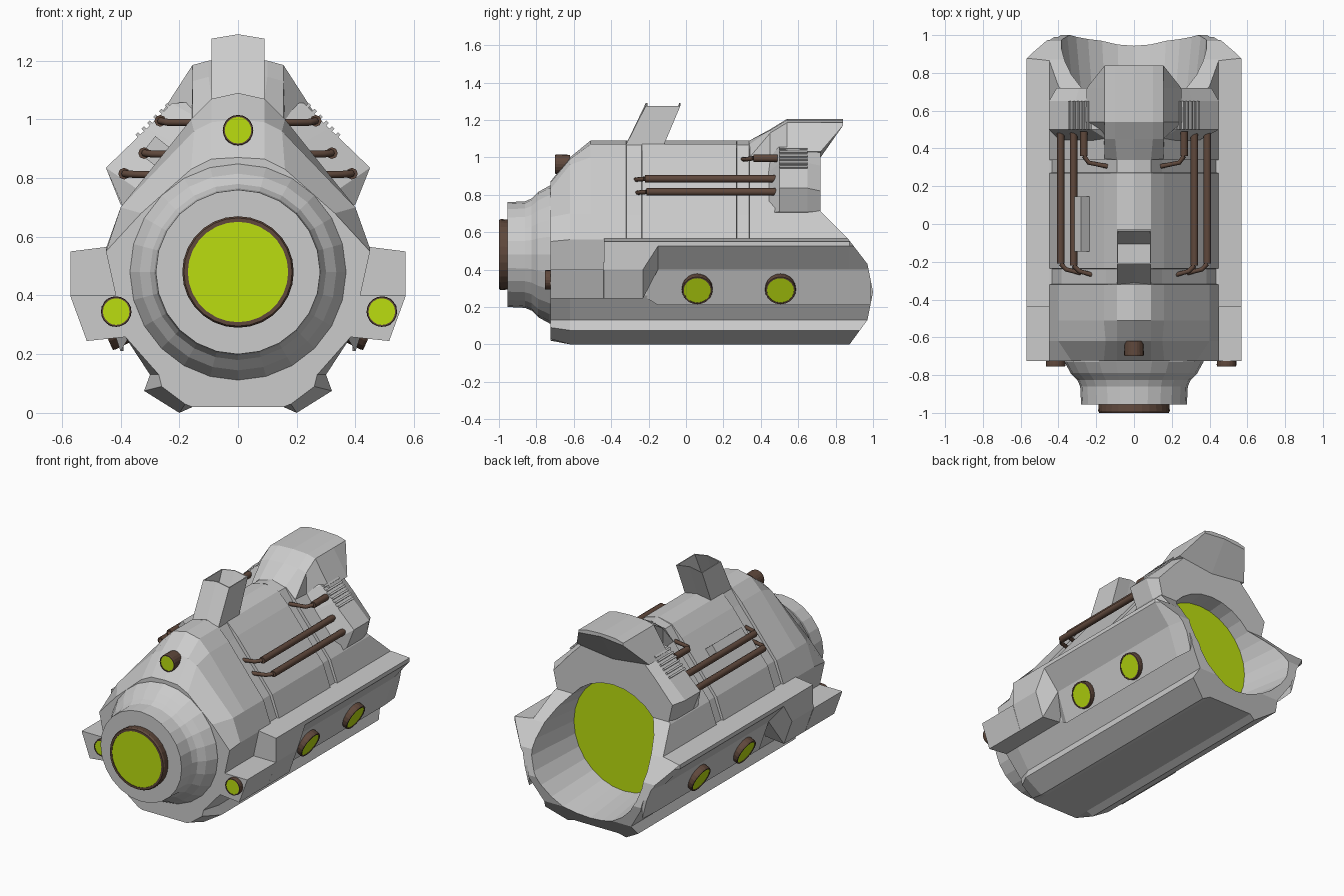
import bpy, bmesh
from math import sin, cos, pi
from mathutils import Vector, Matrix

if "Cube" in bpy.data.objects:
    bpy.data.objects.remove(bpy.data.objects["Cube"])

def material(name, col):
    m = bpy.data.materials.new(name)
    m.diffuse_color = (*col, 1)
    m.use_nodes = True
    m.node_tree.nodes["Principled BSDF"].inputs["Base Color"].default_value = m.diffuse_color
    return m

GLOW = material("lime_glow", (0.50, 0.73, 0.005))
BROWN = material("brown_metal", (0.115, 0.065, 0.045))

def loft(name, rings, mat=None, matrix=None):
    """Skin a list of equal-length point rings and cap both ends."""
    bm = bmesh.new()
    vr = [[bm.verts.new(p) for p in r] for r in rings]
    n = len(vr[0])
    for a, b in zip(vr, vr[1:]):
        for i in range(n):
            j = (i + 1) % n
            bm.faces.new((a[i], a[j], b[j], b[i]))
    bm.faces.new(vr[0])
    bm.faces.new(vr[-1])
    bmesh.ops.recalc_face_normals(bm, faces=bm.faces)
    me = bpy.data.meshes.new(name)
    bm.to_mesh(me)
    bm.free()
    ob = bpy.data.objects.new(name, me)
    bpy.context.collection.objects.link(ob)
    if mat:
        me.materials.append(mat)
    if matrix:
        ob.matrix_world = matrix
    return ob

def sym(half, y):
    """Mirror a half cross-section (top to bottom) into a full ring at y."""
    return [(x, y, z) for x, z in half] + [(-x, y, z) for x, z in reversed(half) if x > 0]

def lathe(name, profile, n, loc, direction, mat=None):
    rings = [[(r * cos(2 * pi * i / n), r * sin(2 * pi * i / n), h) for i in range(n)] for r, h in profile]
    m = Matrix.Translation(loc) @ Vector(direction).to_track_quat('Z', 'Y').to_matrix().to_4x4()
    return loft(name, rings, mat, m)

def lamp(name, loc, direction, r, h, n=20, wall=0.87):
    lathe(name + "_rim", [(r * .97, -0.03), (r, h - .01), (r * .97, h), (r * wall, h), (r * wall, h - .008)],
          n, loc, direction, BROWN)
    lathe(name + "_lens", [(r * wall, h - .02), (r * wall, h - .003)], n, loc, direction, GLOW)

def box(name, size, loc, rot_y=0):
    a, b, c = (s / 2 for s in size)
    rings = [[(-a, y, -c), (a, y, -c), (a, y, c), (-a, y, c)] for y in (-b, b)]
    return loft(name, rings, None, Matrix.Translation(loc) @ Matrix.Rotation(rot_y, 4, 'Y'))

def cut(ob, *cutters):
    for c in cutters:
        m = ob.modifiers.new("cut", 'BOOLEAN')
        m.object, m.operation, m.solver = c, 'DIFFERENCE', 'EXACT'

# cutters: tail silhouette and engine bell
tail = [(.72, 1.5), (.72, .71), (.87, .56), (.97, .43), (1.0, .28), (.97, .13), (.86, -.02), (1.2, -.02), (1.2, 1.5)]
tail_cut = loft("tail_cutter", [[(x, y, z) for y, z in tail] for x in (-1, 1)])
bell_cut = lathe("bell_cutter", [(.345, 0), (.405, .5)], 28, (0, .6, .48), (0, 1, 0))

# hull: lofted along y, with two shallow band grooves
low = [(.385, .26), (.30, .13), (.32, .075), (.20, 0), (.155, .02), (0, .02)]
low_front = [(.385, .26), (.27, .13), (.26, .09), (.18, .03), (.155, .02), (0, .02)]
full = [(0, 1.09), (.09, 1.07), (.16, 1.0), (.40, .70), (.45, .56)] + low
groove = [(0, 1.09), (.09, 1.065), (.147, .985), (.385, .693), (.435, .56)] + low
nose_a = [(0, .87), (.09, .865), (.16, .83), (.33, .68), (.45, .55)] + low_front
nose_b = [(0, 1.0), (.09, .99), (.15, .96), (.40, .70), (.45, .56)] + low
rings = [sym(nose_a, -.725), sym(nose_b, -.62), sym(full, -.51)]
for y0, y1 in ((-.32, -.235), (.27, .34)):
    rings += [sym(full, y0), sym(groove, y0 + .002), sym(groove, y1 - .002), sym(full, y1)]
rings.append(sym(full, 1.03))
cut(loft("hull", rings), tail_cut, bell_cut)

# nose collar and main front lamp
lathe("nose_collar", [(.37, -.02), (.368, .01), (.335, .07), (.30, .105), (.285, .14), (.28, .235)],
      24, (0, -.72, .48), (0, -1, 0))
lamp("main_lamp", (0, -.95, .48), (0, -1, 0), .19, .05, 28, .9)

# engine glow disc deep in the bell
lathe("engine_glow", [(.35, 0), (.35, .01)], 28, (0, .6, .48), (0, 1, 0), GLOW)

# rear arch around the hull
arch = [(0, 1.07), (.225, 1.055), (.31, .97), (.45, .835), (.40, .71), (.30, .62), (0, .62)]
arch_in = [(0, 1.04), (.13, 1.0), (.22, .92), (.34, .76), (.39, .70), (.30, .62), (0, .62)]
arch_back = [(0, 1.03), (.215, 1.03), (.29, .955), (.41, .82), (.385, .71), (.30, .62), (0, .62)]
ob = loft("rear_arch", [sym(arch_in, .44), sym(arch, .50), sym(arch, .65), sym(arch_back, .72)])
cut(ob, bell_cut)

# hood that rises from the spine and overhangs the tail
hood = [(.34, [(0, 1.09), (.09, 1.07), (.155, 1.0), (.155, .95), (0, .95)]),
        (.45, [(0, 1.15), (.10, 1.145), (.155, 1.13), (.16, .97), (0, .95)]),
        (.54, [(0, 1.205), (.10, 1.20), (.155, 1.185), (.255, 1.03), (0, .95)]),
        (.72, [(0, 1.205), (.10, 1.20), (.155, 1.185), (.25, 1.03), (0, 1.0)]),
        (.84, [(0, 1.205), (.10, 1.20), (.155, 1.185), (.155, 1.17), (0, 1.185)])]
loft("tail_hood", [sym(h, y) for y, h in hood])

# side pods with recessed flanks, lamps, grilles and pipes on both sides
pod_low = [(.39, .40), (.45, .40), (.57, .40), (.57, .395), (.515, .245), (.37, .26)]
pod_full = [(.39, .565), (.45, .565), (.57, .55), (.57, .40), (.515, .245), (.37, .26)]
pod_recess = [(.39, .565), (.45, .565), (.57, .55), (.57, .525), (.465, .40), (.40, .21)]
pod_end = [(.39, .565), (.42, .565), (.455, .55), (.455, .525), (.44, .40), (.39, .21)]
pod_rings = [(-.725, pod_low), (-.44, pod_low), (-.439, pod_full), (-.23, pod_full),
             (-.15, pod_recess), (.875, pod_recess), (.99, pod_end)]
pipes = [[(.265, .49, .995), (.265, .36, .995), (.24, .325, .99), (.14, .305, .99)],
         [(.32, .50, .885), (.32, -.22, .885), (.29, -.25, .882), (.18, -.28, .88)],
         [(.388, .50, .815), (.388, -.21, .815), (.36, -.24, .813), (.26, -.265, .81)]]
for s, side in ((1, "right"), (-1, "left")):
    pod = loft(side + "_pod", [[(s * x, y, z) for x, z in p] for y, p in pod_rings])
    cut(pod, tail_cut)
    for i, y in enumerate((.06, .505)):
        lamp(f"{side}_side_lamp_{i + 1}", (s * .432, y, .30), (s * .91, 0, -.41), .083, .03)
    for i in range(6):
        t = i / 5
        box(f"{side}_grille_slat_{i + 1}", (.012, .15, .02), (s * (.238 + .10 * t), .575, 1.045 - .10 * t), s * pi / 4)
    for i, path in enumerate(pipes):
        cu = bpy.data.curves.new(f"{side}_pipe_{i + 1}", 'CURVE')
        cu.dimensions, cu.bevel_depth, cu.bevel_resolution, cu.use_fill_caps = '3D', .02, 2, True
        for pts, r in ((path[:2], 1), (path[1:], .6)):
            sp = cu.splines.new('POLY')
            sp.points.add(len(pts) - 1)
            for p, (x, y, z) in zip(sp.points, pts):
                p.co, p.radius = (s * x, y, z, 1), r
        cu.materials.append(BROWN)
        ob = bpy.data.objects.new(f"{side}_pipe_{i + 1}", cu)
        bpy.context.collection.objects.link(ob)
        bpy.ops.object.select_all(action='DESELECT')
        ob.select_set(True)
        bpy.context.view_layer.objects.active = ob
        bpy.ops.object.convert(target='MESH')

# small front lamps (the lower pair is deliberately uneven)
lamp("top_front_lamp", (0, -.65, .963), (0, -1, 0), .052, .05)
lamp("right_front_lamp", (.49, -.72, .345), (0, -1, 0), .052, .035)
lamp("left_front_lamp", (-.415, -.72, .345), (0, -1, 0), .052, .035)

# hollow scoop leaning back from the spine
def scoop_ring(w, y0, y1, z, b):
    return [(-w, y0, z), (0, y0, z + b), (w, y0, z), (w, y1, z), (0, y1, z + b), (-w, y1, z)]
loft("top_scoop", [scoop_ring(.09, -.33, -.125, 1.05, 0), scoop_ring(.09, -.215, -.03, 1.275, .015),
                   scoop_ring(.084, -.207, -.036, 1.275, .015), scoop_ring(.084, -.28, -.105, 1.12, 0)])

# access box on the left flank only
box("left_access_box", (.08, .29, .06), (-.283, .0, .893), -.90)

for c in (tail_cut, bell_cut):
    c.hide_render = True
    c.hide_set(True)
